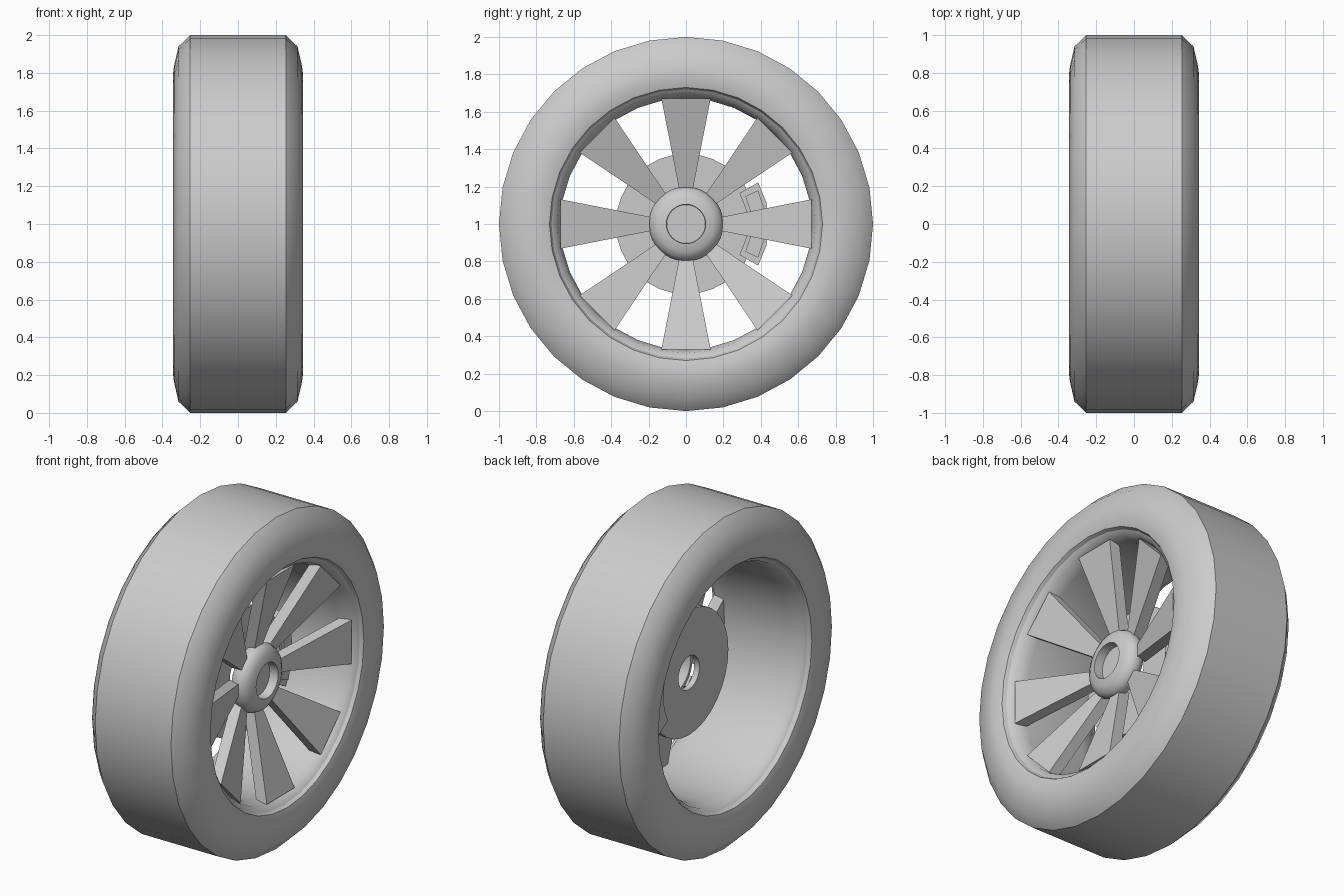
import bpy, bmesh, math
from math import sin, cos, radians

if "Cube" in bpy.data.objects:
    bpy.data.objects.remove(bpy.data.objects["Cube"])

Z = 1.0  # axle height


def finish(name, bm, angle=40):
    bmesh.ops.remove_doubles(bm, verts=bm.verts, dist=1e-5)
    bmesh.ops.recalc_face_normals(bm, faces=bm.faces)
    me = bpy.data.meshes.new(name)
    bm.to_mesh(me)
    bm.free()
    ob = bpy.data.objects.new(name, me)
    ob.location.z = Z
    bpy.context.collection.objects.link(ob)
    bpy.ops.object.select_all(action='DESELECT')
    ob.select_set(True)
    bpy.context.view_layer.objects.active = ob
    bpy.ops.object.shade_smooth_by_angle(angle=radians(angle))
    return ob


def revolve(name, profile, closed=True, segs=32, angle=40):
    """Spin (x, radius) points about the x axle."""
    bm = bmesh.new()
    rings = [[bm.verts.new((x, r * cos(2 * math.pi * k / segs), r * sin(2 * math.pi * k / segs)))
              for k in range(segs)] for x, r in profile]
    pairs = list(zip(rings, rings[1:]))
    if closed:
        pairs.append((rings[-1], rings[0]))
    for a, b in pairs:
        for k in range(segs):
            j = (k + 1) % segs
            bm.faces.new((a[k], a[j], b[j], b[k]))
    return finish(name, bm, angle)


def sector(bm, section, a0, a1, steps):
    """Sweep a closed (x, radius) section between two angles, capped."""
    rings = []
    for i in range(steps + 1):
        a = radians(a0 + (a1 - a0) * i / steps)
        rings.append([bm.verts.new((x, r * cos(a), r * sin(a))) for x, r in section])
    n = len(section)
    for a, b in zip(rings, rings[1:]):
        for k in range(n):
            bm.faces.new((a[k], a[(k + 1) % n], b[(k + 1) % n], b[k]))
    bm.faces.new(rings[0])
    bm.faces.new(rings[-1])


# Tyre: flat tread, rounded shoulders and sidewalls
half = [(0.253, 1.0), (0.315, 0.94), (0.338, 0.84), (0.345, 0.79), (0.328, 0.73), (0.29, 0.71)]
revolve("tyre", half + [(-x, r) for x, r in reversed(half)], angle=42)

# Rim barrel with a stepped lip at each end
lip = [(0.318, 0.735), (0.31, 0.722), (0.285, 0.69), (0.21, 0.672)]
inner = lip + [(-0.2, 0.685), (-0.285, 0.70), (-0.31, 0.722), (-0.318, 0.735)]
revolve("rim_barrel", inner + [(-0.25, 0.74), (0.25, 0.74)])

# Eight dished wedge spokes
bm = bmesh.new()
for i in range(8):
    sector(bm, [(0.13, 0.17), (0.285, 0.685), (0.215, 0.685), (0.06, 0.17)],
           45 * i - 11.1, 45 * i + 11.1, 1)
finish("spokes", bm, 20)

# Domed hub with a recessed centre, open at the back
revolve("hub", [(0.075, 0.17), (0.095, 0.19), (0.13, 0.2), (0.165, 0.185), (0.187, 0.15), (0.195, 0.105),
                (0.14, 0.103), (0.14, 0.0005), (0.125, 0.0005), (0.125, 0.12), (0.075, 0.15)])

# Brake disc
revolve("brake_disc", [(-0.02, 0.375), (0.015, 0.375), (0.015, 0.1), (-0.02, 0.1)], angle=30)

# Brake caliper straddling the disc edge, with an inset front panel
bm = bmesh.new()
sector(bm, [(0.05, 0.33), (0.05, 0.445), (-0.08, 0.445), (-0.08, 0.33),
            (-0.035, 0.33), (-0.035, 0.4), (0.025, 0.4), (0.025, 0.33)], -30, 30, 4)
sector(bm, [(0.065, 0.35), (0.065, 0.425), (0.045, 0.425), (0.045, 0.35)], -25, 25, 4)
finish("brake_caliper", bm, 30)
